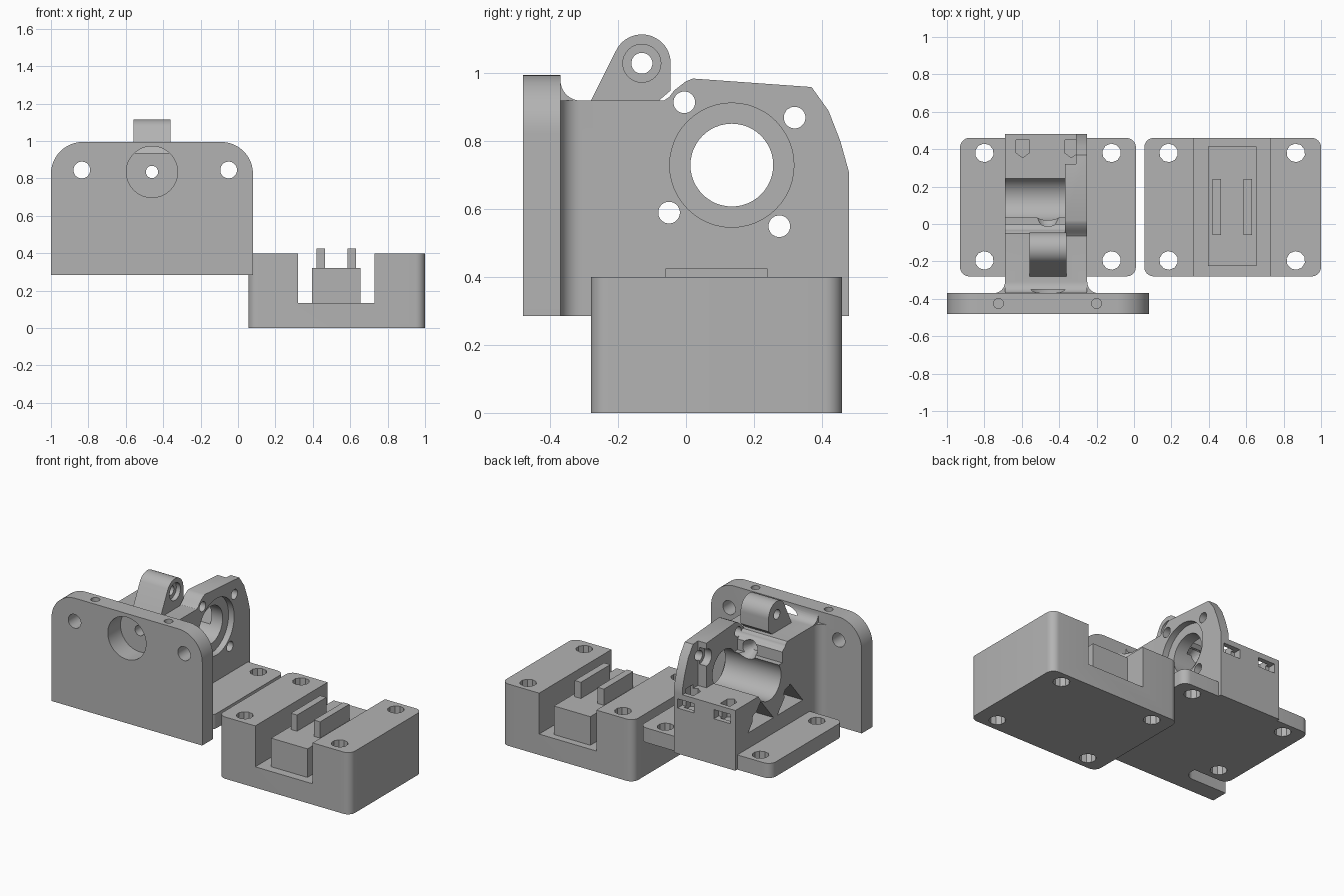
import bpy, bmesh
from math import pi, cos, sin
from mathutils import Vector

old = bpy.data.objects.get("Cube")
if old:
    bpy.data.objects.remove(old, do_unlink=True)

grey = bpy.data.materials.new("matte grey plastic")
grey.use_nodes = True
COLOR = (0.45, 0.45, 0.45, 1)
grey.diffuse_color = COLOR
grey.node_tree.nodes["Principled BSDF"].inputs["Base Color"].default_value = COLOR


def arc(cx, cy, r, start, end, n=12):
    """Points along an arc, angles in quarter turns."""
    angles = [(start + (end - start) * i / n) * pi / 2 for i in range(n + 1)]
    return [(cx + r * cos(a), cy + r * sin(a)) for a in angles]


def circle(cx, cy, r, n=48):
    return arc(cx, cy, r, 0.25, 4.25, n)[:-1]


def rounded(x0, x1, y0, y1, r):
    return (arc(x1 - r, y1 - r, r, 0, 1, 8) + arc(x0 + r, y1 - r, r, 1, 2, 8)
            + arc(x0 + r, y0 + r, r, 2, 3, 8) + arc(x1 - r, y0 + r, r, 3, 4, 8))


def prism(name, axis, outline, a, b, far_outline=None):
    """Closed solid from an outline swept along one axis."""
    place = {"x": lambda p, t: (t, p[0], p[1]),
             "y": lambda p, t: (p[0], t, p[1]),
             "z": lambda p, t: (p[0], p[1], t)}[axis]
    bm = bmesh.new()
    near = [bm.verts.new(place(p, a)) for p in outline]
    far = [bm.verts.new(place(p, b)) for p in (far_outline or outline)]
    bm.faces.new(near)
    bm.faces.new(far[::-1])
    for i in range(len(near)):
        j = (i + 1) % len(near)
        bm.faces.new((near[i], far[i], far[j], near[j]))
    bmesh.ops.recalc_face_normals(bm, faces=bm.faces)
    mesh = bpy.data.meshes.new(name)
    bm.to_mesh(mesh)
    bm.free()
    mesh.materials.append(grey)
    obj = bpy.data.objects.new(name, mesh)
    bpy.context.collection.objects.link(obj)
    return obj


def box(name, x0, x1, y0, y1, z0, z1):
    return prism(name, "z", [(x0, y0), (x1, y0), (x1, y1), (x0, y1)], z0, z1)


def combine(target, tools, operation):
    """Apply each tool solid to the target, then discard the tool."""
    for tool in tools:
        mod = target.modifiers.new("solid", "BOOLEAN")
        mod.operation, mod.solver, mod.object = operation, "EXACT", tool
        bpy.context.view_layer.update()
        graph = bpy.context.evaluated_depsgraph_get()
        mesh = bpy.data.meshes.new_from_object(target.evaluated_get(graph))
        target.modifiers.clear()
        target.data = mesh
        bpy.data.objects.remove(tool, do_unlink=True)


def finish(obj):
    bpy.ops.object.select_all(action="DESELECT")
    obj.select_set(True)
    bpy.context.view_layer.objects.active = obj
    bpy.ops.object.shade_smooth_by_angle(angle=pi / 6)


def mount_holes(xs, z0, z1):
    return [prism("mount_hole", "z", circle(x, y, 0.05, 10), z0, z1)
            for x in xs for y in (-0.195, 0.38)]


# Clamp block: rounded slab, channel, pedestal and two ribs
block = prism("clamp_block", "z", rounded(0.055, 1, -0.28, 0.46, 0.05), 0, 0.4)
combine(block, [box("channel", 0.32, 0.73, -1, 1, 0.135, 1)]
        + mount_holes((0.185, 0.865), -0.1, 0.6), "DIFFERENCE")
combine(block, [box("pedestal", 0.395, 0.655, -0.225, 0.415, 0.1, 0.32)]
        + [box("rib", x, x + 0.045, -0.06, 0.24, 0.3, 0.425) for x in (0.42, 0.585)],
        "UNION")
finish(block)

# Main body, seen from the side
LEFT, RIGHT, BOTTOM = -0.69, -0.25, 0.285
side = [(-0.4, BOTTOM), (0.48, BOTTOM), (0.48, 0.675), (0.2, 0.675), (0.06, 0.80),
        (0, 0.80), (0, 0.87), (-0.05, 0.92)]
side += arc(-0.31, 0.98, 0.06, 3, 2, 8) + [(-0.4, 0.98)]
body = prism("drive_body", "x", side, LEFT, RIGHT)

# Motor flange on the side of the body
flange = prism("motor_flange", "x", [
    (-0.08, 0.4), (-0.08, 0.91), (-0.05, 0.93), (-0.035, 0.95), (0, 0.977), (0.02, 0.985),
    (0.37, 0.96), (0.42, 0.89), (0.455, 0.80), (0.48, 0.71), (0.48, 0.4)], -0.37, RIGHT)
combine(flange, [box("step", -0.5, -0.31, 0.32, 0.6, 0.675, 1.2)], "DIFFERENCE")

# Front mounting plate with rounded upper corners
plate = prism("front_plate", "y", [(-1, BOTTOM), (0.08, BOTTOM)]
              + arc(-0.09, 0.825, 0.17, 0, 1) + arc(-0.83, 0.825, 0.17, 1, 2),
              -0.48, -0.37)

# Foot plate, hinge lug and corner fillets
foot = prism("foot_plate", "z", rounded(-0.93, 0.01, -0.28, 0.46, 0.05), BOTTOM, 0.38)
lug = prism("hinge_lug", "x", [(-0.29, 0.9), (-0.08, 0.9), (-0.08, 0.92), (-0.045, 0.95)]
            + arc(-0.13, 1.03, 0.085, 0, 1.65, 20), -0.56, -0.36)
fillets = []
for x, s in ((LEFT, -1), (RIGHT, 1)):
    curve = arc(0.06, -0.31, 0.06, 2, 3, 8)
    outline = [(x + s * u, v) for u, v in curve]
    outline += [(x + s * 0.06, -0.39), (x - s * 0.03, -0.39), (x - s * 0.03, -0.31)]
    fillets.append(prism("fillet", "z", outline, BOTTOM, 0.92))
combine(body, [flange, plate, foot, lug] + fillets, "UNION")

# Drive bore, flange recess and filament path
cuts = [prism("bore", "x", circle(0.135, 0.73, 0.122), -1.2, 0.2),
        prism("recess", "x", circle(0.135, 0.73, 0.183), -0.29, 0.2),
        prism("path", "y", circle(-0.46, 0.835, 0.033, 20), -0.6, 0.1),
        prism("inlet", "y", circle(-0.46, 0.835, 0.137), -0.6, -0.35),
        prism("outlet", "y", circle(-0.46, 0.835, 0.033, 24), -0.05, 0.04,
              circle(-0.46, 0.835, 0.07, 24))]

# Screw holes through the flange and the access pockets behind them
for y, z in ((-0.005, 0.915), (0.32, 0.87), (-0.05, 0.59), (0.275, 0.55)):
    cuts.append(prism("screw_hole", "x", circle(y, z, 0.032, 24), -1.2, 0.2))
cuts.append(prism("nut_seat", "x", circle(0.32, 0.87, 0.055, 24), -0.5, -0.32))
for y, z in ((-0.08, 0.48), (0.22, 0.48)):
    cuts.append(prism("pocket", "x", [(y - 0.13, z), (y + 0.13, z), (y, z + 0.155)],
                      -0.9, -0.36))

# Lug pivot, plate ear holes and vertical pin holes
cuts += [prism("pivot", "x", circle(-0.13, 1.03, 0.031, 24), -0.7, 0),
         prism("pivot_seat", "x", circle(-0.13, 1.03, 0.056, 32), -0.39, 0)]
for x in (-0.835, -0.05):
    cuts.append(prism("ear_hole", "y", circle(x, 0.845, 0.045, 24), -0.6, -0.2))
for x in (-0.725, -0.2):
    cuts.append(prism("pin_hole", "z", circle(x, -0.425, 0.027, 16), 0.6, 1.1))

# Clamp screw slots in the rear wall
for x in (-0.595, -0.335):
    cuts += [box("rear_slot", x - 0.06, x + 0.06, 0.43, 0.6, 0.58, 0.64),
             prism("nut_well", "z", [(x - 0.035, 0.45), (x - 0.035, 0.38), (x, 0.355),
                                     (x + 0.035, 0.38), (x + 0.035, 0.45)], 0.56, 0.8 if x < -0.5 else 0.7)]
cuts += mount_holes((-0.8, -0.12), 0.2, 0.45)
combine(body, cuts, "DIFFERENCE")
finish(body)
